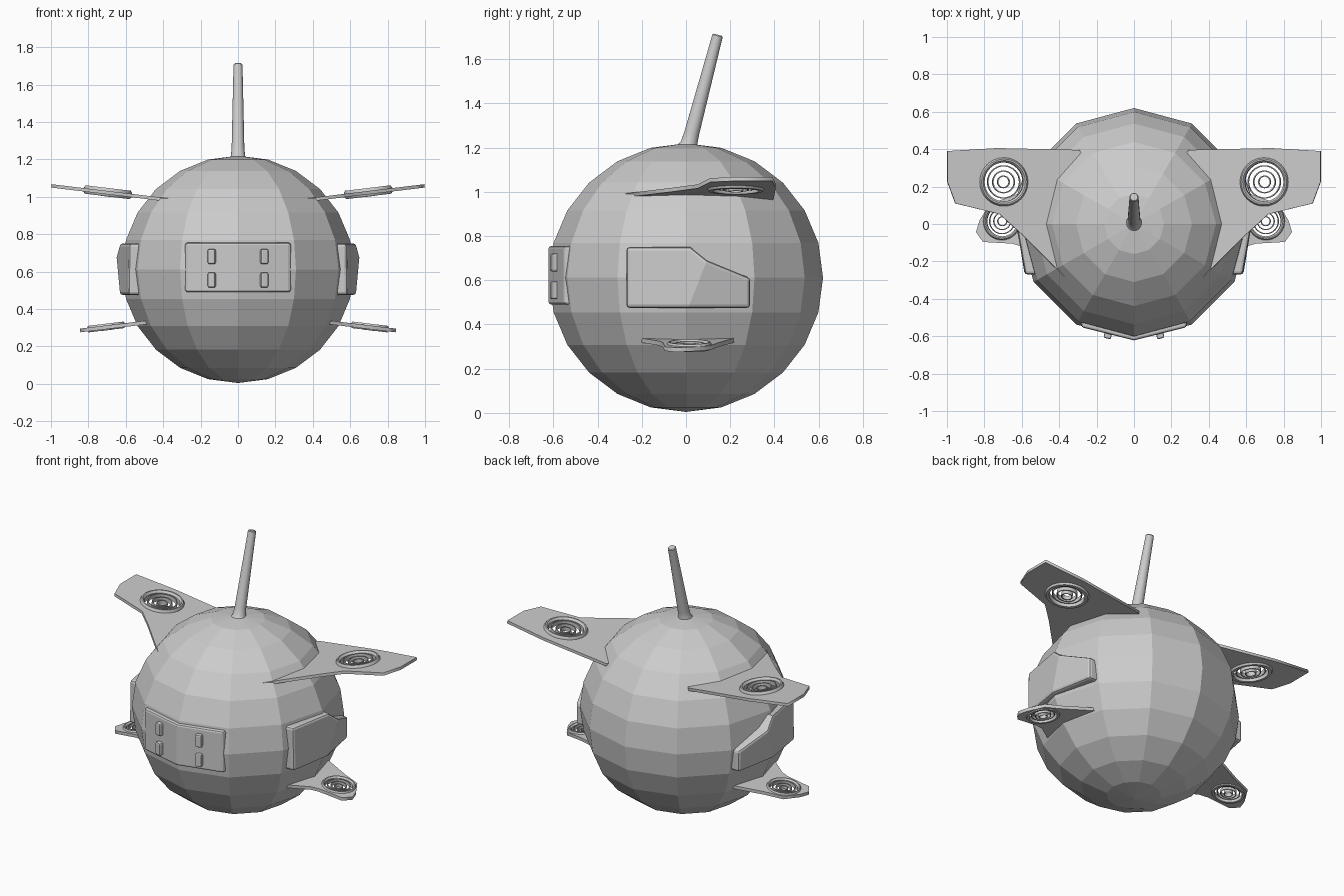
import bpy, bmesh, math

if "Cube" in bpy.data.objects:
    bpy.data.objects.remove(bpy.data.objects["Cube"])


def link(name, bm):
    bmesh.ops.recalc_face_normals(bm, faces=bm.faces[:])
    me = bpy.data.meshes.new(name)
    bm.to_mesh(me)
    bm.free()
    ob = bpy.data.objects.new(name, me)
    bpy.context.collection.objects.link(ob)
    return ob


def bevel(ob, width, segments=2):
    m = ob.modifiers.new("bevel", 'BEVEL')
    m.width, m.segments, m.limit_method = width, segments, 'ANGLE'
    m.angle_limit = math.radians(40)


def lathe(name, profile, closed, loc, rot, steps=32):
    """Revolve (radius, z) points about the local z axis."""
    bm = bmesh.new()
    rings = [[bm.verts.new((r * math.cos(i * math.tau / steps), r * math.sin(i * math.tau / steps), z))
              for i in range(steps)] for r, z in profile]
    pairs = list(zip(rings, rings[1:])) + ([(rings[-1], rings[0])] if closed else [])
    for a, b in pairs:
        for i in range(steps):
            j = (i + 1) % steps
            bm.faces.new((a[i], a[j], b[j], b[i])).smooth = True
    if not closed:
        bm.faces.new(rings[0])
        bm.faces.new(rings[-1])
    ob = link(name, bm)
    ob.data.set_sharp_from_angle(angle=math.radians(35))
    ob.location, ob.rotation_euler = loc, rot
    return ob


def slab(name, outer, faces, back):
    """Outer skin made of faces, closed by walls to the back points."""
    bm = bmesh.new()
    front = [bm.verts.new(p) for p in outer]
    rear = [bm.verts.new(back(p)) for p in outer]
    for f in faces:
        bm.faces.new([front[i] for i in f])
        bm.faces.new([rear[i] for i in reversed(f)])
    for e in [e for e in bm.edges if e.is_boundary and e.verts[0] in front]:
        a, b = (front.index(v) for v in e.verts)
        bm.faces.new((front[a], front[b], rear[b], rear[a]))
    return link(name, bm)


def wing(name, side, outline, centre, tilt, hole, half):
    """Flat plate with a round hole, tilted about its fan centre."""
    cu = bpy.data.curves.new(name, 'CURVE')
    cu.dimensions, cu.fill_mode, cu.extrude = '2D', 'BOTH', half
    circle = [(centre[0] + hole * math.cos(i * math.tau / 32),
               centre[1] + hole * math.sin(i * math.tau / 32)) for i in range(32)]
    for pts in (outline, circle):
        sp = cu.splines.new('POLY')
        sp.points.add(len(pts) - 1)
        for p, (x, y) in zip(sp.points, pts):
            p.co = (side * (x - centre[0]), y - centre[1], 0, 1)
        sp.use_cyclic_u = True
    ob = bpy.data.objects.new(name, cu)
    bpy.context.collection.objects.link(ob)
    ob.location = (side * centre[0], centre[1], centre[2])
    ob.rotation_euler = (0, -side * tilt, 0)
    bpy.ops.object.select_all(action='DESELECT')
    ob.select_set(True)
    bpy.context.view_layer.objects.active = ob
    bpy.ops.object.convert(target='MESH')


def fan(name, side, centre, tilt, k):
    """Rim around the hole and thin concentric vanes inside it."""
    loc = (side * centre[0], centre[1], centre[2])
    rot = (0, -side * tilt, 0)
    rim = [(.104, -.02), (.122, -.02), (.13, -.008), (.13, .012), (.122, .025), (.114, .025), (.104, .012)]
    lathe(name + "_rim", [(r * k, z * k) for r, z in rim], True, loc, rot)
    for n, (r, z) in enumerate([(.086, .004), (.058, -.002), (.031, -.008)]):
        band = [(r - .003, z - .013), (r + .003, z - .013), (r + .003, z + .013), (r - .003, z + .013)]
        lathe(f"{name}_vane_{n}", [(a * k, b * k) for a, b in band], True, loc, rot)


# Faceted ball body
bm = bmesh.new()
bmesh.ops.create_uvsphere(bm, u_segments=12, v_segments=12, radius=.62)
for v in bm.verts:
    v.co.z = v.co.z * .98 + .612
link("body", bm)

# Leaning antenna with a flared foot
lean = -math.atan2(.135, .51)
lathe("antenna", [(.075, -.03), (.05, -.008), (.038, .015), (.034, .06), (.024, .518), (.02, .523)], False,
      (0, .01, 1.205), (lean, 0, 0), 20)

# Folded front plate
plate = [(x, -.622 + abs(x) * .25, z) for z in (.49, .755) for x in (-.28, 0, .28)]
bevel(slab("front_plate", plate, [(0, 1, 4, 3), (1, 2, 5, 4)], lambda p: (p[0] * 1.03, p[1] + .08, p[2])), .012)

# Front windows
for side in (-1, 1):
    for z in (.555, .68):
        bm = bmesh.new()
        bmesh.ops.create_cube(bm, size=1)
        for v in bm.verts:
            v.co.x, v.co.y, v.co.z = v.co.x * .04, v.co.y * .06, v.co.z * .08
        ob = link("front_window", bm)
        ob.location = (side * .137, -.583, z)
        ob.rotation_euler = (0, 0, side * .245)
        bevel(ob, .008)

# Side panels, wings and fans
upper = [(.28, .38), (.29, .396), (.73, .406), (1, .39), (1, .225), (.957, .11), (.72, .053),
         (.60, -.055), (.30, -.35), (.22, -.2), (.22, .3)]
lower = [(.42, -.235), (.49, -.20), (.60, -.12), (.65, -.105), (.807, -.096), (.845, -.043),
         (.825, .02), (.77, .11), (.66, .145), (.49, .215), (.42, .23)]
up_c, low_c = (.697, .225, 1.022), (.705, .015, .302)
for side, word in ((-1, "left"), (1, "right")):
    skin = [(.585, -.27, .475), (.63, .01, .475), (.65, .095, .69), (.632, .02, .75), (.58, -.27, .75),
            (.578, .29, .475), (.578, .29, .61)]
    skin = [(side * x, y, z) for x, y, z in skin]
    bevel(slab(word + "_side_panel", skin, [(0, 1, 2, 3, 4), (1, 5, 6, 2)],
               lambda p: (side * (abs(p[0]) - .1), p[1], p[2])), .015)
    wing(word + "_upper_wing", side, upper, up_c, .12, .106, .009)
    fan(word + "_upper_fan", side, up_c, .12, 1)
    wing(word + "_lower_wing", side, lower, low_c, -.12, .083, .01)
    fan(word + "_lower_fan", side, low_c, -.12, .78)
